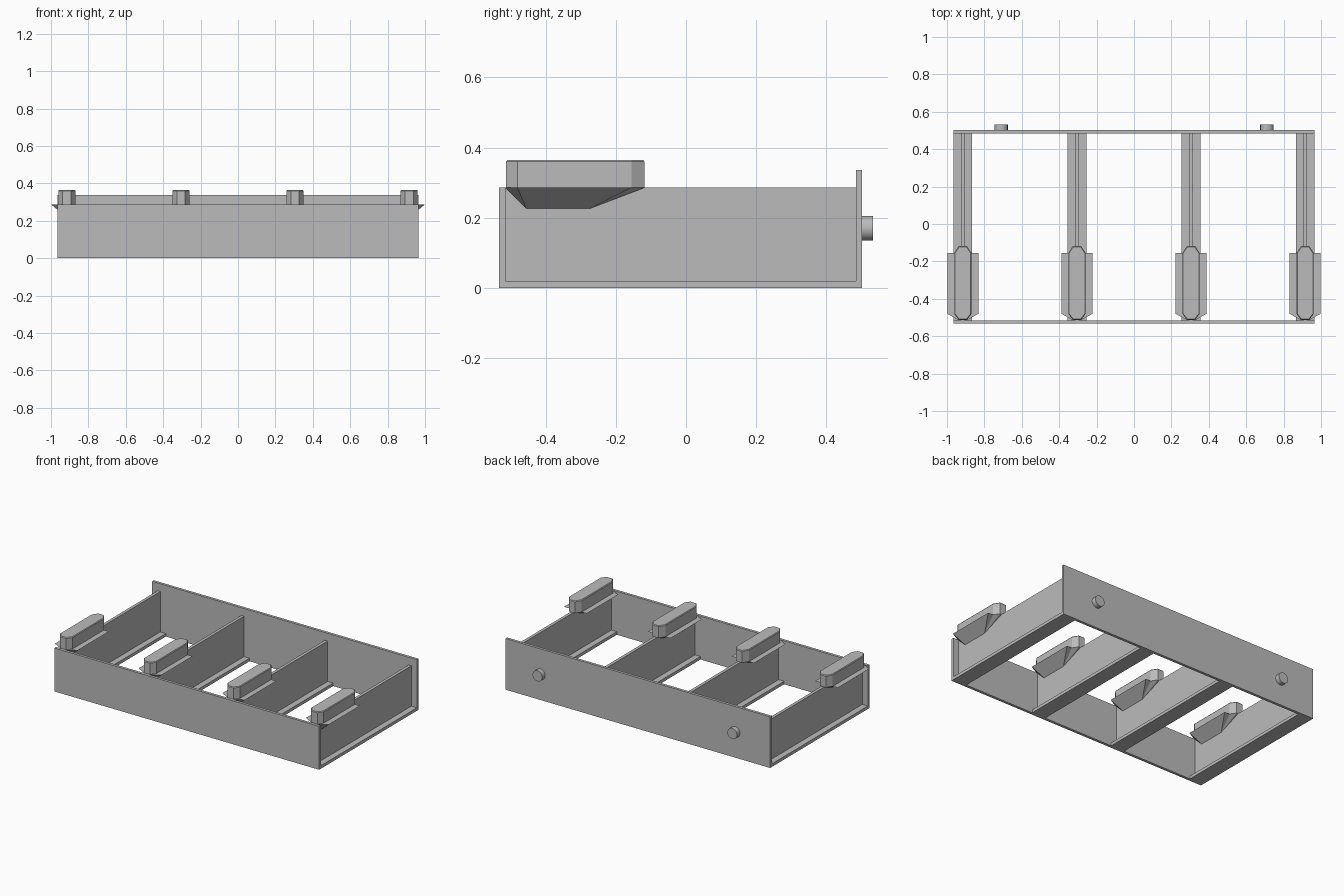
import bpy, bmesh, math

cube = bpy.data.objects.get("Cube")
if cube:
    bpy.data.objects.remove(cube, do_unlink=True)

grey = bpy.data.materials.new("plain grey")
grey.use_nodes = True
colour = (0.5, 0.5, 0.5, 1)
grey.diffuse_color = colour
grey.node_tree.nodes["Principled BSDF"].inputs["Base Color"].default_value = colour


def finish(name, bm):
    bmesh.ops.remove_doubles(bm, verts=bm.verts, dist=0.0001)
    bmesh.ops.recalc_face_normals(bm, faces=bm.faces)
    mesh = bpy.data.meshes.new(name)
    bm.to_mesh(mesh)
    bm.free()
    mesh.materials.append(grey)
    obj = bpy.data.objects.new(name, mesh)
    bpy.context.collection.objects.link(obj)
    return obj


def box(name, xs, ys, zs):
    bm = bmesh.new()
    bmesh.ops.create_cube(bm, size=1)
    for v in bm.verts:
        for i, (low, high) in enumerate((xs, ys, zs)):
            v.co[i] = high if v.co[i] > 0 else low
    return finish(name, bm)


def loft(name, rings):
    """Skin closed rings of equal length and cap both ends."""
    bm = bmesh.new()
    loops = [[bm.verts.new(p) for p in ring] for ring in rings]
    count = len(loops[0])
    for a, b in zip(loops, loops[1:]):
        for i in range(count):
            j = (i + 1) % count
            bm.faces.new((a[i], a[j], b[j], b[i]))
    bm.faces.new(loops[0])
    bm.faces.new(loops[-1])
    return finish(name, bm)


def mirrored(half, x, z):
    """Close a right-hand outline by mirroring it across the part's centre."""
    both = half + [(-px, py) for px, py in reversed(half)]
    return [(x + px, py, z) for px, py in both]


# Front and back plates
WIDTH = (-0.965, 0.965)
FRONT, BACK = -0.515, 0.484
RIM = 0.286
box("front_plate", WIDTH, (-0.533, FRONT), (0, RIM))
box("back_plate", WIDTH, (BACK, 0.502), (0, 0.337))

# Pegs on the back plate
for side, x in (("left", 0.71), ("right", -0.71)):
    bpy.ops.mesh.primitive_cylinder_add(vertices=32, radius=0.035, depth=0.034,
                                        location=(x, 0.516, 0.17),
                                        rotation=(math.pi / 2, 0, 0))
    peg = bpy.context.object
    peg.name = side + "_peg"
    peg.data.materials.append(grey)
    bpy.ops.object.shade_smooth_by_angle()

# Outlines of the grip cap and the winged bracket beneath it
cap = [(0.022, -0.513), (0.046, -0.48), (0.046, -0.155), (0.022, -0.118)]
cap_top = [(0.019, -0.509), (0.042, -0.479), (0.042, -0.156), (0.019, -0.122)]
wing = [(0.022, -0.514), (0.083, -0.48), (0.083, -0.155),
        (0.046, -0.155), (0.022, -0.118)]
keel = [(0.01, -0.455)] * 2 + [(0.01, -0.275)] * 3

# Four dividers: foot flange, web, bracket and cap
for n in range(4):
    x = -0.915 + n * 0.61
    tag = f"_{n + 1}"
    box("divider_foot" + tag, (x - 0.05, x + 0.05), (FRONT, BACK), (0, 0.02))
    box("divider_web" + tag, (x - 0.01, x + 0.01), (FRONT, BACK), (0.02, RIM))
    loft("winged_bracket" + tag, [mirrored(keel, x, 0.226), mirrored(wing, x, RIM)])
    loft("grip_cap" + tag, [mirrored(cap, x, RIM), mirrored(cap, x, 0.36),
                            mirrored(cap_top, x, 0.365)])
